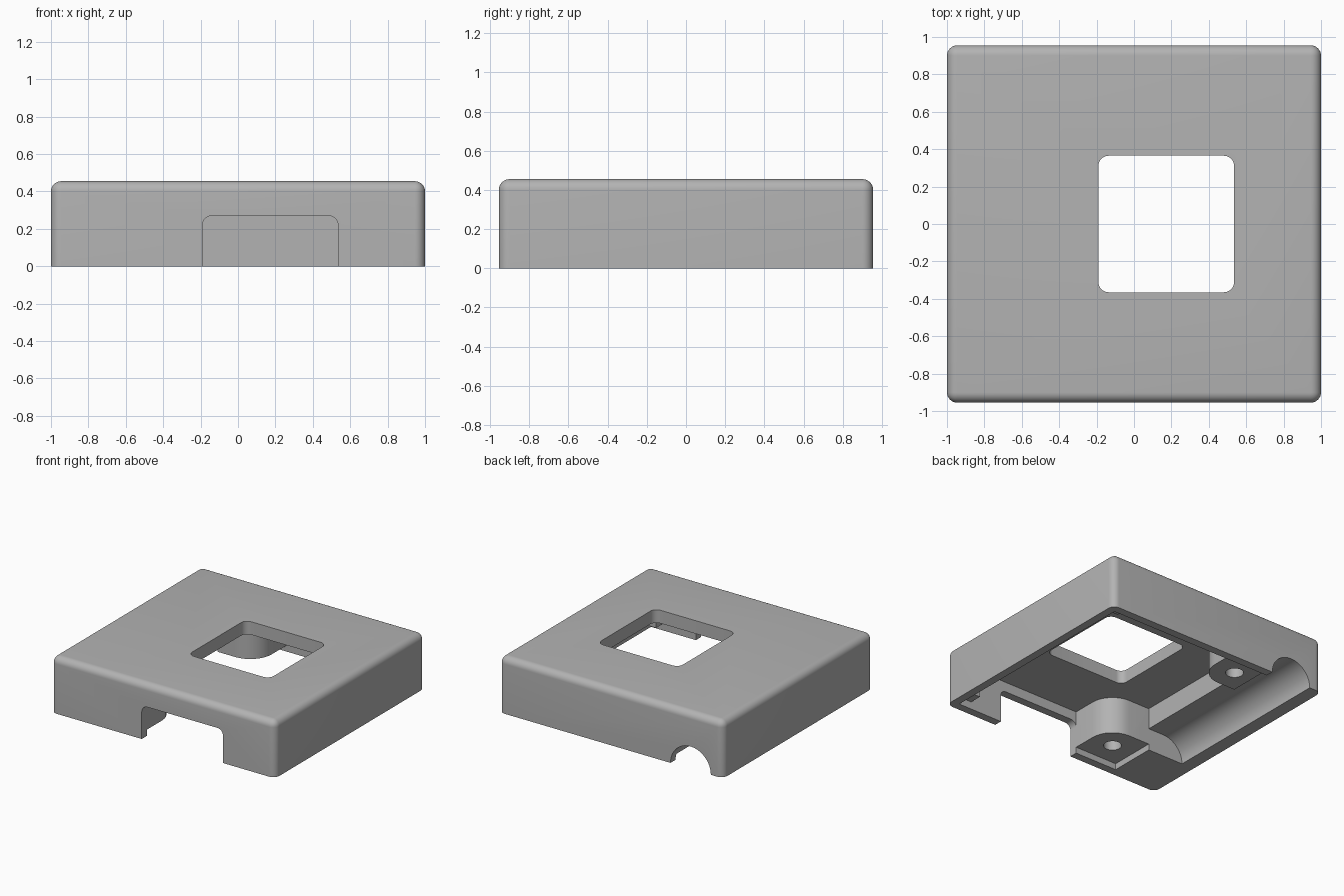
import bpy, bmesh, math
from mathutils import Matrix, Vector

old = bpy.data.objects.get("Cube")
if old:
    bpy.data.objects.remove(old)

grey = bpy.data.materials.new("plain_grey")
grey.use_nodes = True
color = (0.45, 0.45, 0.45, 1)
grey.diffuse_color = color
grey.node_tree.nodes["Principled BSDF"].inputs["Base Color"].default_value = color


def make(name, bm):
    mesh = bpy.data.meshes.new(name)
    bm.to_mesh(mesh)
    bm.free()
    obj = bpy.data.objects.new(name, mesh)
    bpy.context.collection.objects.link(obj)
    mesh.materials.append(grey)
    return obj


def block(name, lo, hi, radius=0, keep=None):
    """Box from corner lo to corner hi; edges chosen by keep(a, b) are rounded."""
    bm = bmesh.new()
    bmesh.ops.create_cube(bm, size=1)
    lo, hi = Vector(lo), Vector(hi)
    for v in bm.verts:
        v.co = Vector([(lo[i] + hi[i]) / 2 + v.co[i] * (hi[i] - lo[i]) for i in range(3)])
    if radius:
        edges = [e for e in bm.edges if keep(e.verts[0].co, e.verts[1].co)]
        bmesh.ops.bevel(bm, geom=edges, offset=radius, segments=8, profile=0.5,
                        affect='EDGES')
    return make(name, bm)


def rod(name, centre, radius, length, axis):
    bm = bmesh.new()
    bmesh.ops.create_cone(bm, cap_ends=True, segments=64, radius1=radius,
                          radius2=radius, depth=length)
    turn = Matrix.Rotation(math.pi / 2, 4, 'X') if axis == 'Y' else Matrix()
    bmesh.ops.transform(bm, matrix=Matrix.Translation(centre) @ turn, verts=bm.verts)
    return make(name, bm)


def combine(tool, operation='DIFFERENCE'):
    """Apply one boolean to the shell and discard the tool."""
    mod = shell.modifiers.new("shape", 'BOOLEAN')
    mod.operation = operation
    mod.solver = 'EXACT'
    mod.object = tool
    bpy.context.view_layer.update()
    result = bpy.data.meshes.new_from_object(
        shell.evaluated_get(bpy.context.evaluated_depsgraph_get()))
    shell.modifiers.clear()
    shell.data = result
    bpy.data.objects.remove(tool)


def upright(a, b):
    return abs(a.z - b.z) > 0.01


# Outer shell with rounded corners and top rim
shell = block("housing_shell", (-1, -0.955, 0), (1, 0.955, 0.455), 0.055,
              lambda a, b: max(a.z, b.z) > 0.4)

# Main cavity
combine(block("cavity", (-0.57, -0.89, -0.2), (0.935, 0.89, 0.35)))

# Screw bosses and small corner posts, front and back
for s in (-1, 1):
    y0, y1 = sorted((s * 0.51, s * 0.92))
    combine(block("screw_boss", (-0.64, y0, 0), (-0.19, y1, 0.4), 0.19,
                  lambda a, b: upright(a, b) and a.x > -0.3 and abs(a.y) < 0.6), 'UNION')
    y0, y1 = sorted((s * 0.79, s * 0.92))
    combine(block("corner_post", (0.82, y0, 0.06), (0.96, y1, 0.4)), 'UNION')

# Recesses and screw holes under the bosses
for s in (-1, 1):
    y0, y1 = sorted((s * 0.45, s * 0.89))
    combine(block("boss_recess", (-0.57, y0, -0.2), (-0.12, y1, 0.05)))
    combine(rod("screw_hole", (-0.38, s * 0.7, 0.1), 0.066, 0.4, 'Z'))

# Side channel: open shelf beside a long round groove leaving through the back
combine(block("shelf_space", (-0.71, -0.51, -0.2), (-0.5, 0.51, 0.18)))
combine(rod("groove", (-0.71, 0.345, 0), 0.18, 1.71, 'Y'))

# Front opening and top window
combine(block("front_opening", (-0.19, -1.2, -0.2), (0.535, -0.86, 0.27), 0.05,
              lambda a, b: abs(a.y - b.y) > 0.01 and a.z > 0))
combine(block("top_window", (-0.19, -0.365, 0.3), (0.535, 0.365, 0.6), 0.055, upright))

# Clean surface and smooth shading with crisp edges
bm = bmesh.new()
bm.from_mesh(shell.data)
bmesh.ops.remove_doubles(bm, verts=bm.verts, dist=0.0002)
bm.to_mesh(shell.data)
bm.free()
shell.data.materials.clear()
shell.data.materials.append(grey)
for p in shell.data.polygons:
    p.material_index = 0
bpy.ops.object.select_all(action='DESELECT')
shell.select_set(True)
bpy.context.view_layer.objects.active = shell
bpy.ops.object.shade_smooth_by_angle(angle=math.radians(30))
